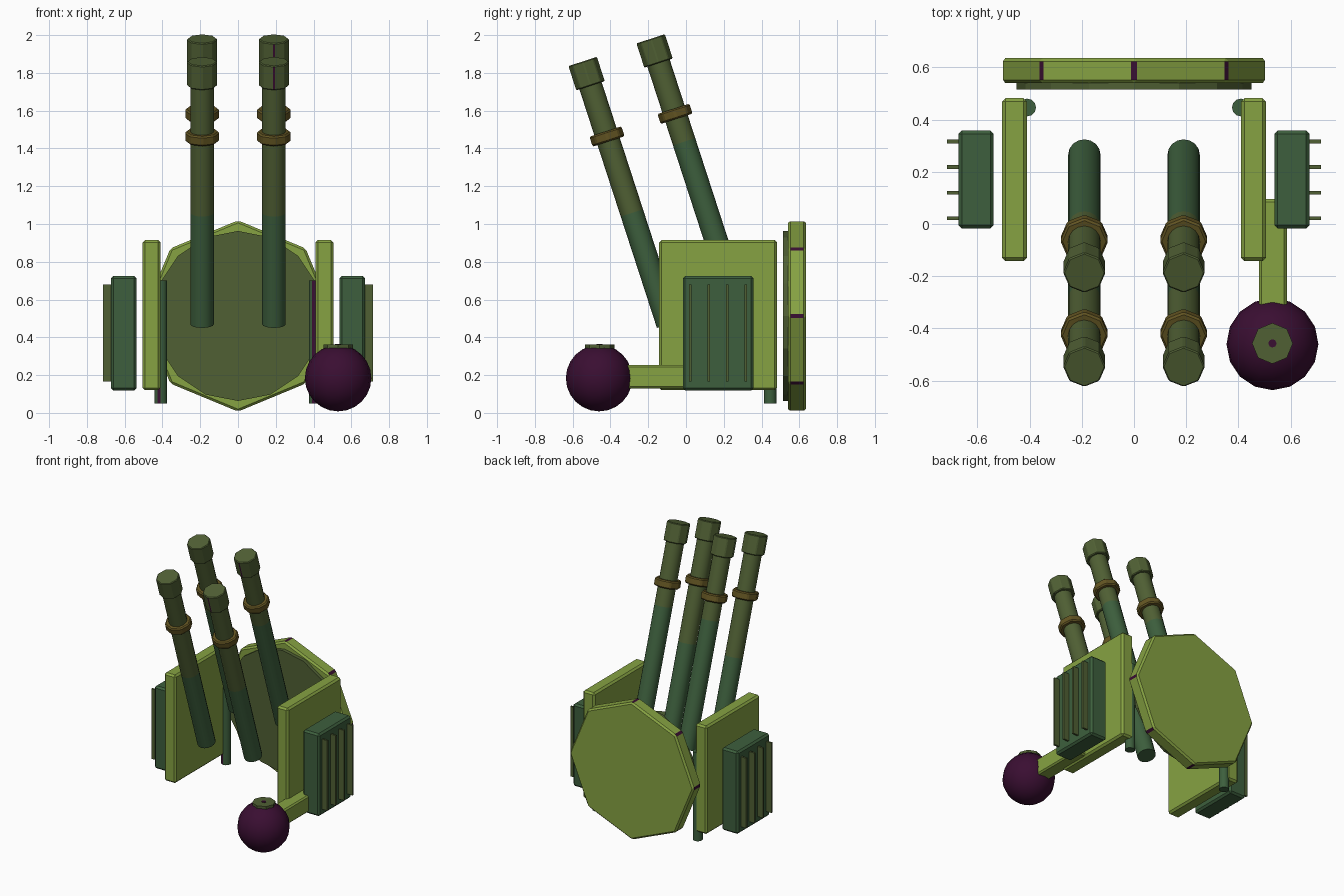
import bpy, bmesh, math
from mathutils import Matrix, Vector

if "Cube" in bpy.data.objects:
    bpy.data.objects.remove(bpy.data.objects["Cube"])


def material(name, r, g, b):
    lin = lambda c: ((c / 255 + 0.055) / 1.055) ** 2.4 if c > 10 else c / 255 / 12.92
    m = bpy.data.materials.new(name)
    m.diffuse_color = (lin(r), lin(g), lin(b), 1)
    m.use_nodes = True
    m.node_tree.nodes["Principled BSDF"].inputs["Base Color"].default_value = m.diffuse_color
    return m


LIGHT = material("light_green", 134, 162, 66)
DARK = material("dark_green", 61, 95, 61)
OLIVE = material("olive", 80, 96, 52)
BROWN = material("brown", 98, 84, 34)
PURPLE = material("deep_purple", 58, 14, 50)


def finish(name, bm, mats, matrix, smooth=None):
    me = bpy.data.meshes.new(name)
    bm.normal_update()
    bm.to_mesh(me)
    bm.free()
    ob = bpy.data.objects.new(name, me)
    bpy.context.collection.objects.link(ob)
    for m in mats:
        me.materials.append(m)
    ob.matrix_world = matrix
    if smooth:
        bpy.ops.object.select_all(action='DESELECT')
        ob.select_set(True)
        bpy.context.view_layer.objects.active = ob
        bpy.ops.object.shade_smooth_by_angle(angle=math.radians(smooth))
    return ob


def box(name, lo, hi, mat, bevel=0.0):
    lo, hi = Vector(lo), Vector(hi)
    bm = bmesh.new()
    bmesh.ops.create_cube(bm, size=1)
    bmesh.ops.scale(bm, vec=hi - lo, verts=bm.verts)
    if bevel:
        bmesh.ops.bevel(bm, geom=bm.edges[:], offset=bevel, segments=1, affect='EDGES')
    return finish(name, bm, [mat], Matrix.Translation((lo + hi) / 2))


def prism(name, n, r, z0, z1, mats, matrix, bevel=0.0, accent=None, smooth=None):
    """Regular prism along local z; faces passing the accent rule take the second material."""
    bm = bmesh.new()
    bmesh.ops.create_cone(bm, cap_ends=True, segments=n, radius1=r, radius2=r, depth=z1 - z0)
    bmesh.ops.translate(bm, vec=(0, 0, (z0 + z1) / 2), verts=bm.verts)
    if bevel:
        bmesh.ops.bevel(bm, geom=bm.edges[:], offset=bevel, segments=1, affect='EDGES')
    bm.normal_update()
    if accent:
        for f in bm.faces:
            if accent(f):
                f.material_index = 1
    return finish(name, bm, mats, matrix, smooth)


# Rear shield: bevelled octagon with dark corner strips, and a thin inner plate
def corner_strip(f):
    a = math.atan2(f.normal.y, f.normal.x) / (math.pi / 4)
    return abs(f.normal.z) < 0.1 and abs(a - round(a)) < 0.1


facing = Matrix.Rotation(math.pi / 2, 4, 'X')
prism("shield_disc", 8, 0.506, -0.0475, 0.0475, [LIGHT, PURPLE],
      Matrix.Translation((0, 0.5875, 0.513)) @ facing, 0.012, corner_strip)
prism("shield_inner_plate", 16, 0.45, -0.0135, 0.0135, [OLIVE],
      Matrix.Translation((0, 0.5275, 0.513)) @ facing)

# Side panels, vent boxes with fins, and hinge rods on both sides
for side, s in (("left", -1), ("right", 1)):
    def side_box(name, x0, x1, y0, y1, z0, z1, mat, bevel=0.0):
        a, b = sorted((s * x0, s * x1))
        box(side + "_" + name, (a, y0, z0), (b, y1, z1), mat, bevel)

    side_box("panel", 0.41, 0.505, -0.142, 0.482, 0.12, 0.915, LIGHT, 0.013)
    side_box("vent_box", 0.537, 0.672, -0.017, 0.358, 0.118, 0.725, DARK, 0.013)
    for i in range(4):
        y = 0.022 + i * 0.098
        side_box("vent_fin_%d" % (i + 1), 0.665, 0.715, y - 0.007, y + 0.007,
                 0.165, 0.68, OLIVE)
    prism(side + "_hinge_rod", 12, 0.034, 0.05, 0.70, [DARK, PURPLE],
          Matrix.Translation((s * 0.409, 0.446, 0)),
          accent=lambda f: f.normal.y < -0.9 and f.normal.x < 0, smooth=31)

# Four tilted barrels: two-tone tube, octagonal band and muzzle
tilt = Matrix.Rotation(math.radians(18), 4, 'X')
LENGTH = 1.463
for row, base, split in (("front", (-0.095, 0.469), 0.62), ("rear", (0.265, 0.589), 0.89)):
    for side, s in (("left", -1), ("right", 1)):
        m = Matrix.Translation((s * 0.19, *base)) @ tilt
        name = row + "_" + side + "_barrel_"
        prism(name + "lower", 16, 0.062, 0, split, [DARK], m, smooth=30)
        prism(name + "upper", 16, 0.062, split, LENGTH - 0.06, [OLIVE], m, smooth=30)
        prism(name + "band", 8, 0.092, LENGTH - 0.445, LENGTH - 0.39, [BROWN], m, 0.008)
        prism(name + "muzzle", 8, 0.081, LENGTH - 0.135, LENGTH,
              [OLIVE, PURPLE if s > 0 else OLIVE], m, 0.005,
              lambda f: f.normal.y < -0.98)

# Ball on an arm at the right front, with a small cap and a pin
box("ball_arm", (0.478, -0.42, 0.13), (0.585, 0.095, 0.253), LIGHT, 0.01)
bm = bmesh.new()
bmesh.ops.create_uvsphere(bm, u_segments=16, v_segments=12, radius=0.176)
finish("ball", bm, [PURPLE], Matrix.Translation((0.53, -0.46, 0.184)), 35)
prism("ball_cap", 8, 0.078, 0.335, 0.362, [OLIVE], Matrix.Translation((0.53, -0.457, 0)))
prism("ball_cap_pin", 8, 0.016, 0.355, 0.366, [PURPLE], Matrix.Translation((0.53, -0.457, 0)))
